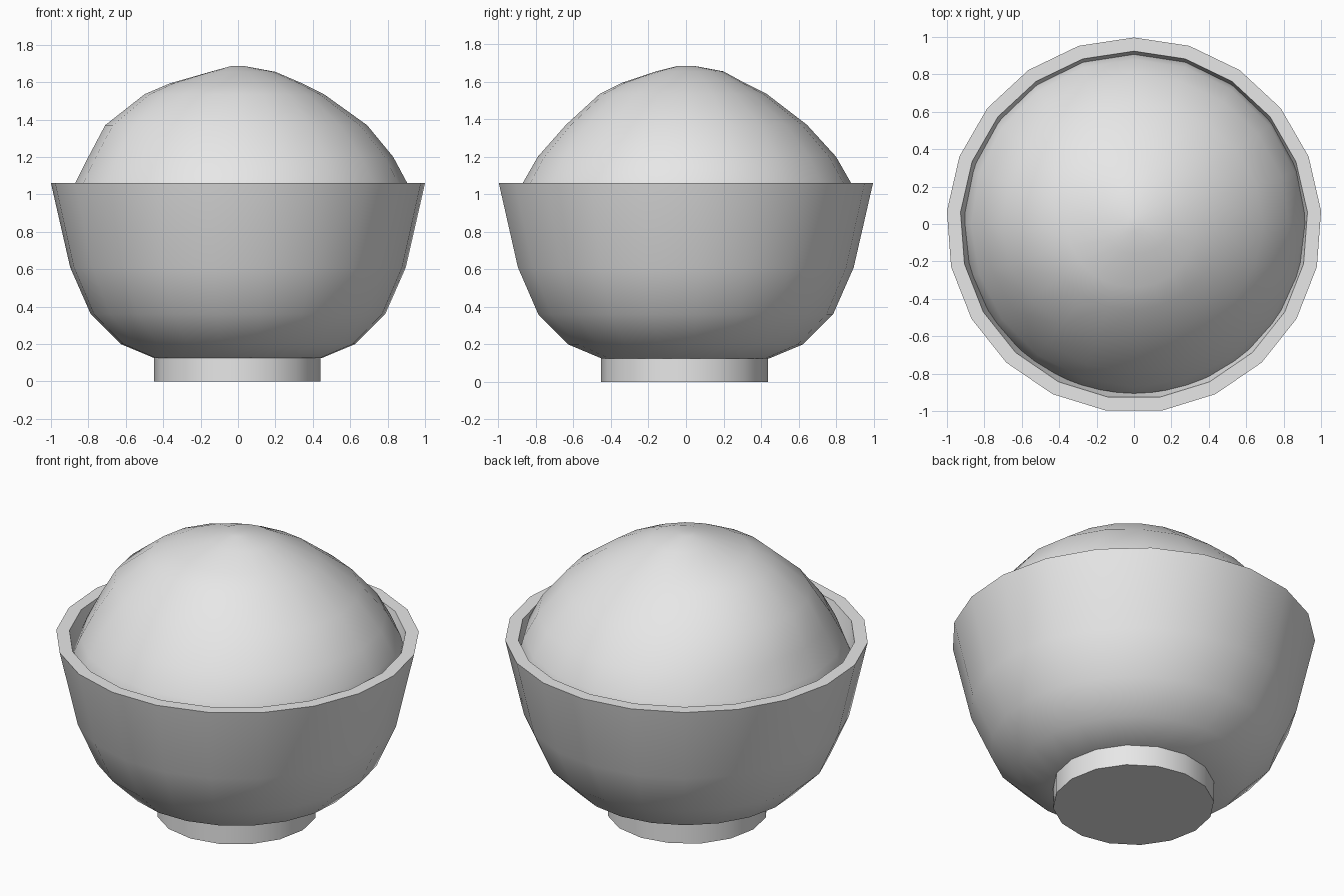
import bpy, bmesh
from math import cos, sin, pi, radians

cube = bpy.data.objects.get("Cube")
if cube:
    bpy.data.objects.remove(cube, do_unlink=True)

grey = bpy.data.materials.new("plain_grey")
grey.use_nodes = True
grey.diffuse_color = (0.8, 0.8, 0.8, 1)
grey.node_tree.nodes["Principled BSDF"].inputs["Base Color"].default_value = (0.8, 0.8, 0.8, 1)


def lathe(name, rows, sides, centre=(0, 0), start=0.0, angle=30):
    """Stack rings of (radius function or number, z) and cap both ends."""
    bm = bmesh.new()
    rings = []
    for radius, z in rows:
        ring = []
        for i in range(sides):
            a = start + 2 * pi * i / sides
            r = radius(a) if callable(radius) else radius
            ring.append(bm.verts.new((centre[0] + r * cos(a), centre[1] + r * sin(a), z)))
        rings.append(ring)
    for low, high in zip(rings, rings[1:]):
        for i in range(sides):
            j = (i + 1) % sides
            bm.faces.new((low[i], low[j], high[j], high[i]))
    bm.faces.new(rings[0])
    bm.faces.new(rings[-1])
    bmesh.ops.recalc_face_normals(bm, faces=bm.faces)
    mesh = bpy.data.meshes.new(name)
    bm.to_mesh(mesh)
    bm.free()
    mesh.materials.append(grey)
    obj = bpy.data.objects.new(name, mesh)
    bpy.context.collection.objects.link(obj)
    bpy.ops.object.select_all(action='DESELECT')
    obj.select_set(True)
    bpy.context.view_layer.objects.active = obj
    bpy.ops.object.shade_smooth_by_angle(angle=radians(angle))
    return obj


def lopsided(right, left, back, front):
    """Radius that blends between four directions."""
    def radius(a):
        c, s = cos(a), sin(a)
        return (right if c > 0 else left) * c * c + (back if s > 0 else front) * s * s
    return radius


# Bowl: outer wall up, flat rim, inner wall down
outer = [(0.45, 0.125), (0.63, 0.2), (0.79, 0.36), (0.9, 0.61), (1.003, 1.06)]
inner = [(0.93, 1.06), (0.83, 0.63), (0.72, 0.4), (0.58, 0.27), (0.4, 0.2)]
lathe("bowl", outer + inner, 21, centre=(0, -0.006), start=pi / 2)

# Foot ring under the bowl
lathe("foot", [(0.445, 0), (0.445, 0.14)], 16, centre=(-0.003, -0.008))

# Uneven heaped filling
filling = [
    (0.9, 0.82),
    (lopsided(0.93, 0.915, 0.92, 0.915), 0.95),
    (lopsided(0.905, 0.87, 0.88, 0.87), 1.06),
    (lopsided(0.83, 0.8, 0.8, 0.79), 1.2),
    (lopsided(0.69, 0.71, 0.645, 0.64), 1.37),
    (lopsided(0.46, 0.5, 0.43, 0.46), 1.535),
    (lopsided(0.34, 0.36, 0.31, 0.34), 1.595),
    (lopsided(0.2, 0.15, 0.2, 0.16), 1.655),
    (0.04, 1.685),
]
lathe("filling", filling, 20, angle=40)
